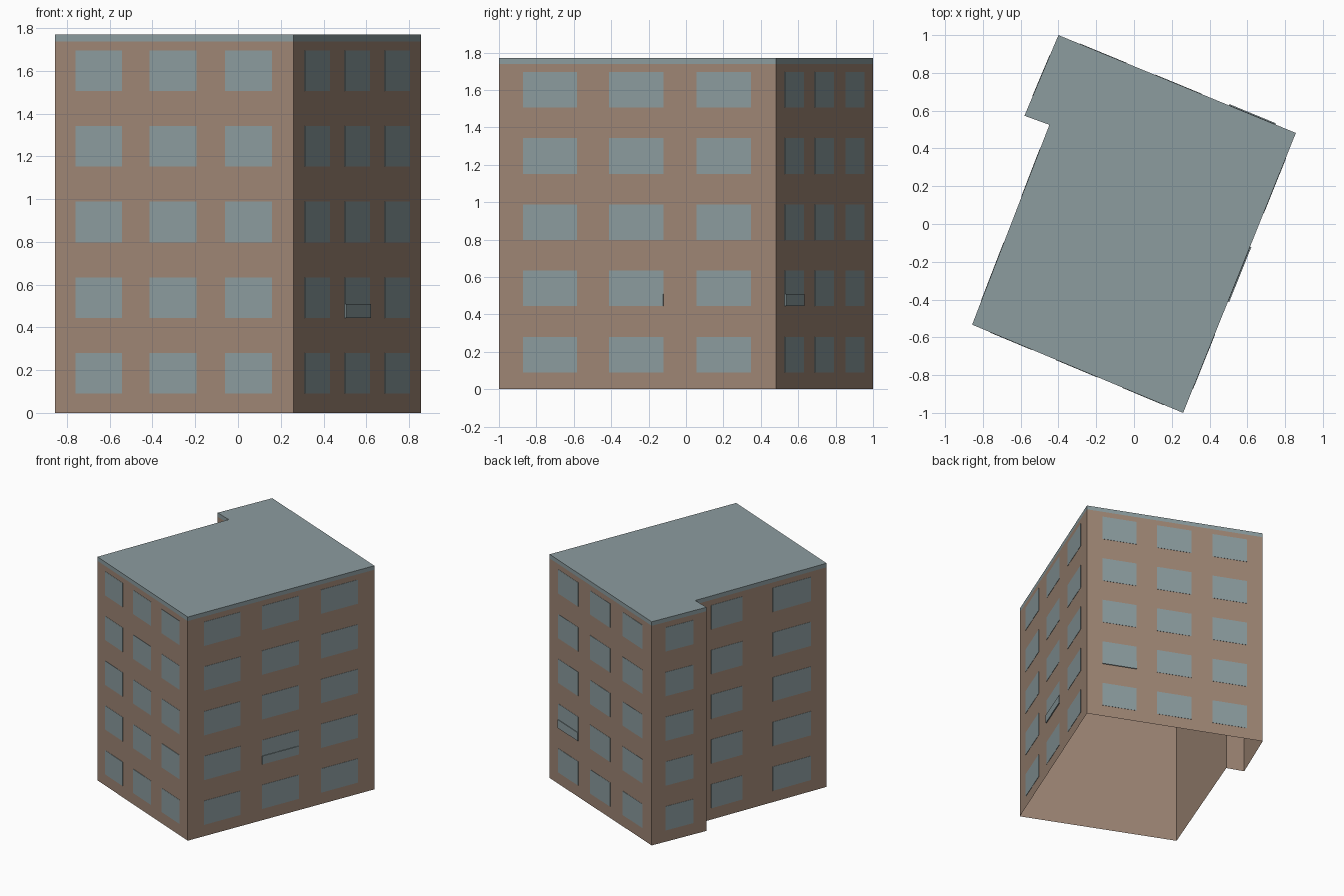
import bpy
import bmesh
from mathutils import Vector

default = bpy.data.objects.get("Cube")
if default:
    bpy.data.objects.remove(default, do_unlink=True)

EAVE, TOP = 1.738, 1.77
FOOTPRINT = [Vector(p) for p in (
    (-0.857, -0.533), (0.26, -1.0), (0.857, 0.482),
    (-0.40, 1.0), (-0.58, 0.573), (-0.448, 0.525))]
FLOORS = [(0.09 + 0.354 * i, 0.28 + 0.354 * i) for i in range(5)]
THREE = [(0.087, 0.282), (0.398, 0.594), (0.714, 0.91)]
# Window spans along each wall, as fractions of its length
WINDOWS = [THREE, THREE, THREE, [(0.25, 0.76)], [], [(0.122, 0.36), (0.59, 0.88)]]


def material(name, colour):
    mat = bpy.data.materials.new(name)
    mat.use_nodes = True
    mat.diffuse_color = (*colour, 1)
    node = next(n for n in mat.node_tree.nodes if n.type == 'BSDF_PRINCIPLED')
    node.inputs["Base Color"].default_value = (*colour, 1)
    return mat


BRICK = material("warm brown wall", (0.345, 0.239, 0.178))
GLASS = material("grey blue glass", (0.262, 0.332, 0.347))


def finish(name, bm, mat):
    mesh = bpy.data.meshes.new(name)
    bm.to_mesh(mesh)
    bm.free()
    mesh.materials.append(mat)
    obj = bpy.data.objects.new(name, mesh)
    bpy.context.collection.objects.link(obj)
    return obj


def shell(name, low, high, mat, capped):
    """Side walls around the footprint, with an optional top."""
    bm = bmesh.new()
    lower = [bm.verts.new((p.x, p.y, low)) for p in FOOTPRINT]
    upper = [bm.verts.new((p.x, p.y, high)) for p in FOOTPRINT]
    for i in range(len(FOOTPRINT)):
        j = (i + 1) % len(FOOTPRINT)
        bm.faces.new((lower[i], lower[j], upper[j], upper[i]))
    if capped:
        bm.faces.new(upper)
    return finish(name, bm, mat)


def add_plate(bm, side, span, heights, depth):
    """Thin plate standing on the outside of one wall."""
    a, b = FOOTPRINT[side], FOOTPRINT[(side + 1) % len(FOOTPRINT)]
    along = (b - a).normalized()
    out = Vector((along.y, -along.x))
    rings = []
    for offset in (0, depth):
        ends = [a.lerp(b, t) + out * offset for t in span]
        rings.append([bm.verts.new((p.x, p.y, z)) for p, z in (
            (ends[0], heights[0]), (ends[1], heights[0]),
            (ends[1], heights[1]), (ends[0], heights[1]))])
    back, front = rings
    bm.faces.new(front)
    for i in range(4):
        j = (i + 1) % 4
        bm.faces.new((back[i], back[j], front[j], front[i]))


# Walls are open underneath; the roof is a flush slab
shell("walls", 0, EAVE, BRICK, False)
shell("roof_slab", EAVE, TOP, GLASS, True)

# Windows on every floor
SIDES = ("front", "right", "back", "wing", "notch", "left")
for side, spans in enumerate(WINDOWS):
    if not spans:
        continue
    bm = bmesh.new()
    for span in spans:
        for heights in FLOORS:
            add_plate(bm, side, span, heights, 0.002)
    finish(SIDES[side] + "_windows", bm, GLASS)

# Raised lower panes on two windows of the second floor
for side, span in ((1, THREE[1]), (2, THREE[0])):
    bm = bmesh.new()
    add_plate(bm, side, span, (0.444, 0.51), 0.007)
    finish(SIDES[side] + "_raised_pane", bm, GLASS)
